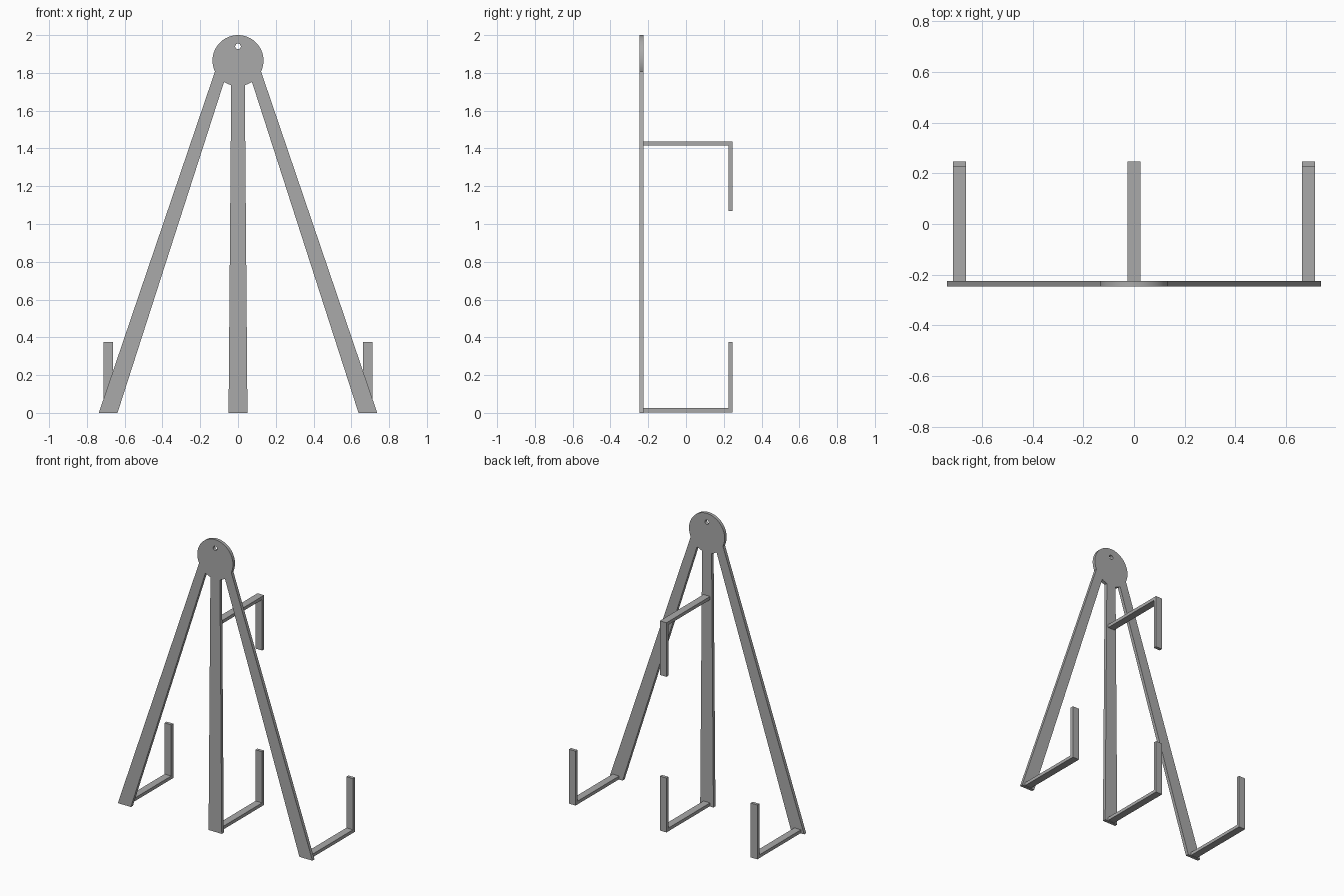
import bpy, bmesh
from math import sin, cos, pi, atan2, sqrt

cube = bpy.data.objects.get("Cube")
if cube:
    bpy.data.objects.remove(cube)

grey = bpy.data.materials.new("plain grey")
grey.use_nodes = True
colour = (0.4, 0.4, 0.4, 1)
grey.diffuse_color = colour
grey.node_tree.nodes["Principled BSDF"].inputs["Base Color"].default_value = colour

BACK, FRONT = 0.247, -0.247      # depth limits
T = 0.022                        # stock thickness
DISC_Z, DISC_R = 1.865, 0.135    # head disc
HALF = 0.025                     # half width of a hook


def arc(cx, cz, r, a0, a1, n):
    return [(cx + r * cos(a0 + (a1 - a0) * i / n), cz + r * sin(a0 + (a1 - a0) * i / n))
            for i in range(n + 1)]


def on_disc(x):
    """Angle of the lower disc rim at a given x."""
    return atan2(-sqrt(DISC_R ** 2 - x ** 2), x)


# Flat frame: three legs running into a round head with a hanging hole
half = arc(0, DISC_Z, DISC_R, pi / 2, on_disc(0.122), 24)
half += [(0.737, 0), (0.638, 0)]
half += arc(0, DISC_Z, DISC_R, on_disc(0.074), on_disc(0.036), 4)
half += [(0.05, 0)]
outline = half + [(-x, z) for x, z in reversed(half[1:])]
hole = arc(0, 1.94, 0.015, 0, 2 * pi, 24)[:-1]

curve = bpy.data.curves.new("frame", "CURVE")
curve.dimensions = "2D"
curve.fill_mode = "BOTH"
curve.extrude = T / 2
for loop in (outline, hole):
    spline = curve.splines.new("POLY")
    spline.points.add(len(loop) - 1)
    for point, (x, z) in zip(spline.points, loop):
        point.co = (x, z, 0, 1)
    spline.use_cyclic_u = True
curve.materials.append(grey)
frame = bpy.data.objects.new("frame", curve)
bpy.context.collection.objects.link(frame)
frame.rotation_euler.x = pi / 2
frame.location.y = FRONT + T / 2
bpy.ops.object.select_all(action="DESELECT")
frame.select_set(True)
bpy.context.view_layer.objects.active = frame
bpy.ops.object.convert(target="MESH")
bpy.ops.object.shade_smooth_by_angle()


# Hooks: an arm reaching back, with a prong turned up or down
def hook(name, x, arm_z, tip_z):
    d = T if tip_z > arm_z else -T
    inner = FRONT + T
    profile = [(inner, arm_z), (BACK, arm_z), (BACK, tip_z), (BACK - T, tip_z),
               (BACK - T, arm_z + d), (inner, arm_z + d)]
    bm = bmesh.new()
    face = bm.faces.new([bm.verts.new((x - HALF, y, z)) for y, z in profile])
    side = bmesh.ops.extrude_face_region(bm, geom=[face])["geom"]
    bmesh.ops.translate(bm, vec=(2 * HALF, 0, 0),
                        verts=[v for v in side if isinstance(v, bmesh.types.BMVert)])
    bmesh.ops.recalc_face_normals(bm, faces=bm.faces)
    mesh = bpy.data.meshes.new(name)
    bm.to_mesh(mesh)
    bm.free()
    mesh.materials.append(grey)
    bpy.context.collection.objects.link(bpy.data.objects.new(name, mesh))


for name, x in (("left_hook", 0.688), ("middle_hook", 0), ("right_hook", -0.688)):
    hook(name, x, 0.003, 0.375)
hook("upper_hook", 0, 1.438, 1.068)
